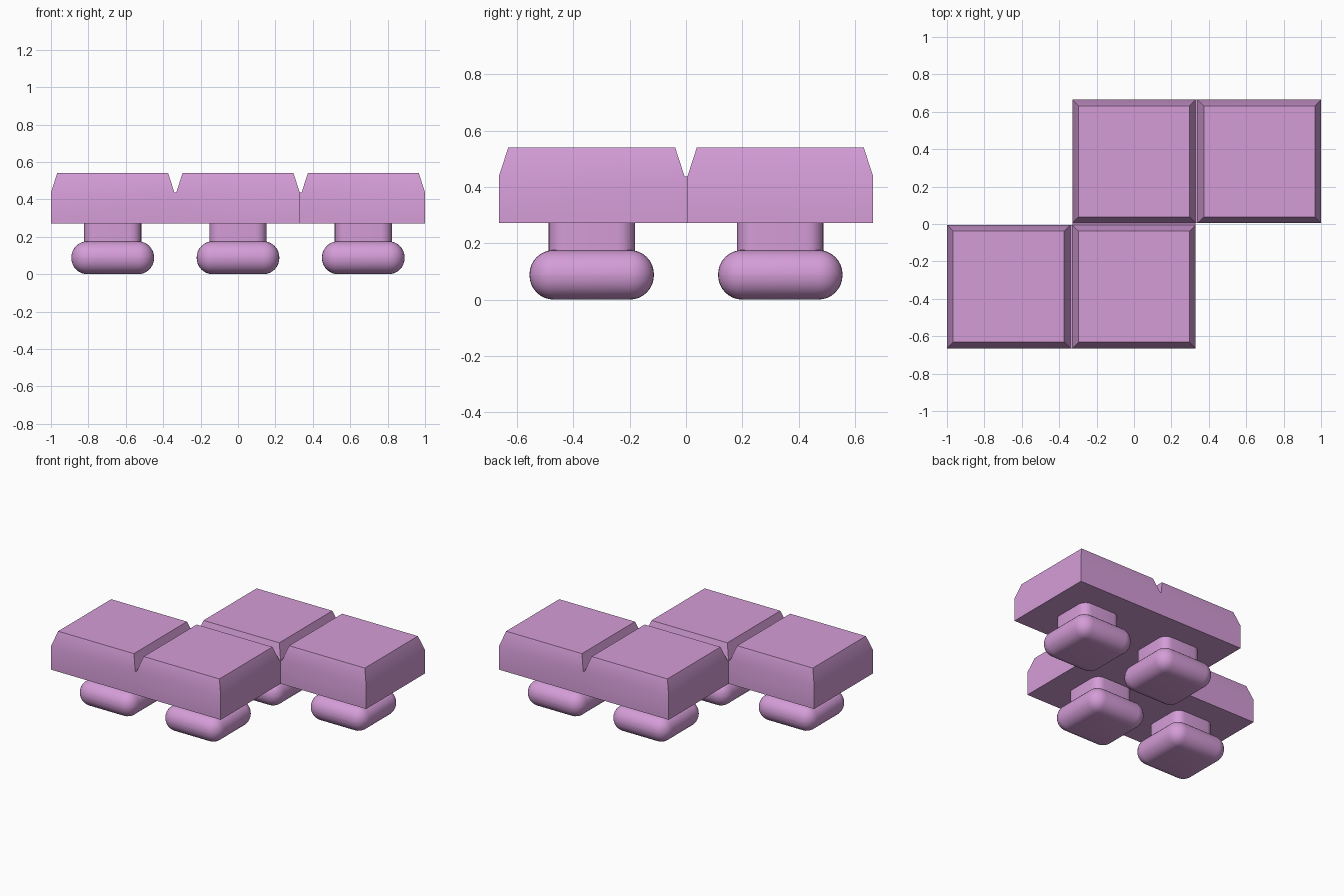
import bpy, bmesh, math

if "Cube" in bpy.data.objects:
    bpy.data.objects.remove(bpy.data.objects["Cube"])

mat = bpy.data.materials.new("orchid_plastic")
mat.diffuse_color = (0.66, 0.335, 0.68, 1)
mat.use_nodes = True
mat.node_tree.nodes["Principled BSDF"].inputs["Base Color"].default_value = mat.diffuse_color


def finish(name, bm, angle=35):
    """Turn a bmesh into a smooth-shaded object with sharp edges kept."""
    bmesh.ops.recalc_face_normals(bm, faces=bm.faces)
    me = bpy.data.meshes.new(name)
    bm.to_mesh(me)
    bm.free()
    me.materials.append(mat)
    ob = bpy.data.objects.new(name, me)
    bpy.context.collection.objects.link(ob)
    bpy.ops.object.select_all(action='DESELECT')
    ob.select_set(True)
    bpy.context.view_layer.objects.active = ob
    bpy.ops.object.shade_smooth_by_angle(angle=math.radians(angle))


def box(half, z0, z1, x, y):
    bm = bmesh.new()
    bmesh.ops.create_cube(bm, size=1)
    for v in bm.verts:
        v.co = (x + v.co.x * 2 * half, y + v.co.y * 2 * half,
                z0 + (v.co.z + 0.5) * (z1 - z0))
    return bm


# Body: stepped slab of four square tiles with narrow joints between them
XS = [-1, -0.34, -0.33, 0.33, 0.34, 1]
YS = [-0.665, -0.005, 0.005, 0.665]
BASE, SHOULDER, TOP = 0.272, 0.437, 0.54
footprint = [(0, 0), (1, 0), (2, 0), (2, 1), (2, 2), (3, 2), (4, 2)]
bm = bmesh.new()
for i, j in footprint:
    bm.faces.new([bm.verts.new((XS[a], YS[b], BASE)) for a, b in
                  ((i, j), (i + 1, j), (i + 1, j + 1), (i, j + 1))])
bmesh.ops.remove_doubles(bm, verts=bm.verts, dist=0.0001)
ext = bmesh.ops.extrude_face_region(bm, geom=bm.faces[:], use_keep_orig=True)
for v in ext["geom"]:
    if isinstance(v, bmesh.types.BMVert):
        v.co.z = SHOULDER
bmesh.ops.recalc_face_normals(bm, faces=bm.faces)

# Chamfered raised top on each square tile
tiles = [f for f in bm.faces
         if f.calc_center_median().z > SHOULDER - 0.001 and f.calc_area() > 0.1]
bmesh.ops.inset_individual(bm, faces=tiles, thickness=0.047, depth=0)
for f in tiles:
    for v in f.verts:
        v.co.z = TOP
finish("tile_body", bm)

# Stem and rounded foot under each tile
for n, (x, y) in enumerate([(-0.67, -0.335), (0, -0.335), (0, 0.335), (0.67, 0.335)], 1):
    bm = box(0.153, 0.15, BASE, x, y)
    upright = [e for e in bm.edges if abs(e.verts[0].co.z - e.verts[1].co.z) > 0.01]
    bmesh.ops.bevel(bm, geom=upright, offset=0.06, segments=6, profile=0.5, affect='EDGES')
    finish(f"stem_{n}", bm)

    bm = box(0.221, 0, 0.176, x, y)
    bmesh.ops.bevel(bm, geom=bm.edges[:], offset=0.086, segments=8, profile=0.5, affect='EDGES')
    finish(f"foot_{n}", bm)
